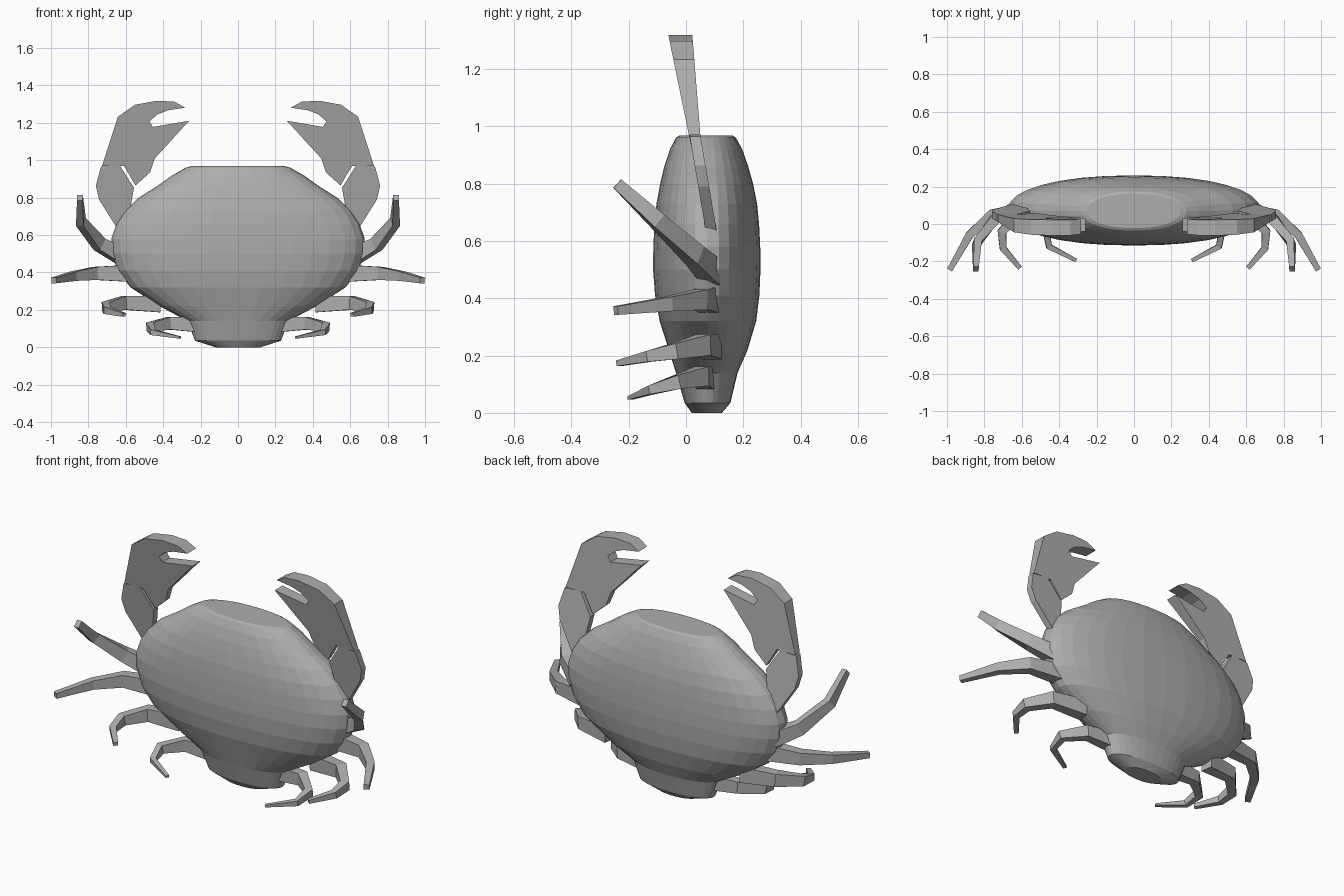
import bpy, bmesh, math
from mathutils import Vector

shell = bpy.data.materials.new("shell grey")
shell.diffuse_color = (0.42, 0.42, 0.42, 1)


def finish(name, bm, mirror=True):
    bmesh.ops.recalc_face_normals(bm, faces=bm.faces)
    me = bpy.data.meshes.new(name)
    bm.to_mesh(me)
    bm.free()
    me.materials.append(shell)
    ob = bpy.data.objects.new(name, me)
    bpy.context.collection.objects.link(ob)
    if mirror:
        mod = ob.modifiers.new("mirror", 'MIRROR')
        mod.use_mirror_merge = False
    return ob


def loft(bm, rings):
    """Skin closed rings of points and cap both ends."""
    vr = [[bm.verts.new(p) for p in r] for r in rings]
    n = len(vr[0])
    for a, b in zip(vr, vr[1:]):
        for i in range(n):
            j = (i + 1) % n
            bm.faces.new((a[i], a[j], b[j], b[i]))
    bm.faces.new(vr[0][::-1])
    bm.faces.new(vr[-1])


# Body: stacked rounded ovals (z, half width, y front, y back)
profile = [
    (0.0, 0.12, 0.02, 0.125), (0.035, 0.23, -0.005, 0.155),
    (0.14, 0.27, -0.035, 0.18), (0.22, 0.42, -0.06, 0.215),
    (0.32, 0.575, -0.092, 0.245), (0.41, 0.645, -0.108, 0.256),
    (0.50, 0.675, -0.115, 0.26), (0.58, 0.677, -0.114, 0.259),
    (0.66, 0.65, -0.110, 0.255), (0.73, 0.605, -0.103, 0.248),
    (0.80, 0.53, -0.09, 0.234), (0.86, 0.435, -0.076, 0.217),
    (0.92, 0.35, -0.056, 0.196), (0.96, 0.28, -0.035, 0.174),
    (0.968, 0.25, -0.022, 0.162)]


def oval(z, hx, y0, y1, n=32, e=2 / 2.2):
    pts = []
    for i in range(n):
        c, s = math.cos(2 * math.pi * i / n), math.sin(2 * math.pi * i / n)
        x = hx * math.copysign(abs(c) ** e, c)
        y = (y0 + y1) / 2 + (y1 - y0) / 2 * math.copysign(abs(s) ** e, s)
        pts.append((x, y, z))
    return pts


bm = bmesh.new()
loft(bm, [oval(*p) for p in profile])
finish("body", bm, mirror=False)


# Claws and arms: flat outlines given a front and back that lean with height
def plate(name, outline, front, back):
    bm = bmesh.new()
    loft(bm, [[(x, f(z), z) for x, z in outline] for f in (front, back)])
    finish(name, bm)


plate("claw",
      [(0.727, 0.97), (0.642, 1.233), (0.55, 1.297), (0.433, 1.318),
       (0.34, 1.313), (0.283, 1.281), (0.374, 1.267), (0.43, 1.245),
       (0.473, 1.208), (0.455, 1.178), (0.26, 1.211), (0.31, 1.158),
       (0.38, 1.08), (0.445, 1.01), (0.47, 0.935), (0.548, 0.865),
       (0.61, 0.97)],
      lambda z: 0.01 - 0.206 * (z - 0.97),
      lambda z: 0.05 - 0.08 * (z - 0.97))
plate("claw_arm",
      [(0.733, 0.965), (0.632, 0.972), (0.556, 0.853), (0.572, 0.762),
       (0.59, 0.625), (0.64, 0.625), (0.743, 0.79), (0.76, 0.863)],
      lambda z: 0.012 + 0.17 * (0.97 - z),
      lambda z: 0.05 + 0.17 * (0.97 - z))


# Legs: tapering box section swept along a bent path
def leg(name, path, w0, w1, h0, h1):
    pts = [Vector(p) for p in path]
    rings = []
    for i, p in enumerate(pts):
        d1 = (p - pts[i - 1]).normalized() if i else Vector()
        d2 = (pts[i + 1] - p).normalized() if i < len(pts) - 1 else Vector()
        t = (d1 + d2).normalized()
        side = t.cross(Vector((0, 0, 1))).normalized()
        up = side.cross(t)
        f = i / (len(pts) - 1)
        a = side * (w0 + (w1 - w0) * f) / 2
        b = up * (h0 + (h1 - h0) * f) / 2
        rings.append([p + a + b, p - a + b, p - a - b, p + a - b])
    bm = bmesh.new()
    loft(bm, rings)
    finish(name, bm)


leg("leg_1", [(0.62, 0.095, 0.485), (0.74, 0.03, 0.55),
              (0.84, -0.10, 0.67), (0.845, -0.24, 0.80)],
    0.07, 0.03, 0.085, 0.04)
leg("leg_2", [(0.58, 0.08, 0.395), (0.76, 0.05, 0.395),
              (0.88, -0.06, 0.38), (0.985, -0.245, 0.357)],
    0.07, 0.03, 0.09, 0.03)
leg("leg_3", [(0.42, 0.09, 0.232), (0.61, 0.06, 0.237),
              (0.705, -0.04, 0.215), (0.70, -0.13, 0.197),
              (0.61, -0.235, 0.173)],
    0.07, 0.025, 0.09, 0.02)
leg("leg_4", [(0.20, 0.07, 0.122), (0.37, 0.055, 0.128),
              (0.47, -0.03, 0.108), (0.455, -0.12, 0.08),
              (0.31, -0.195, 0.052)],
    0.065, 0.02, 0.085, 0.012)
